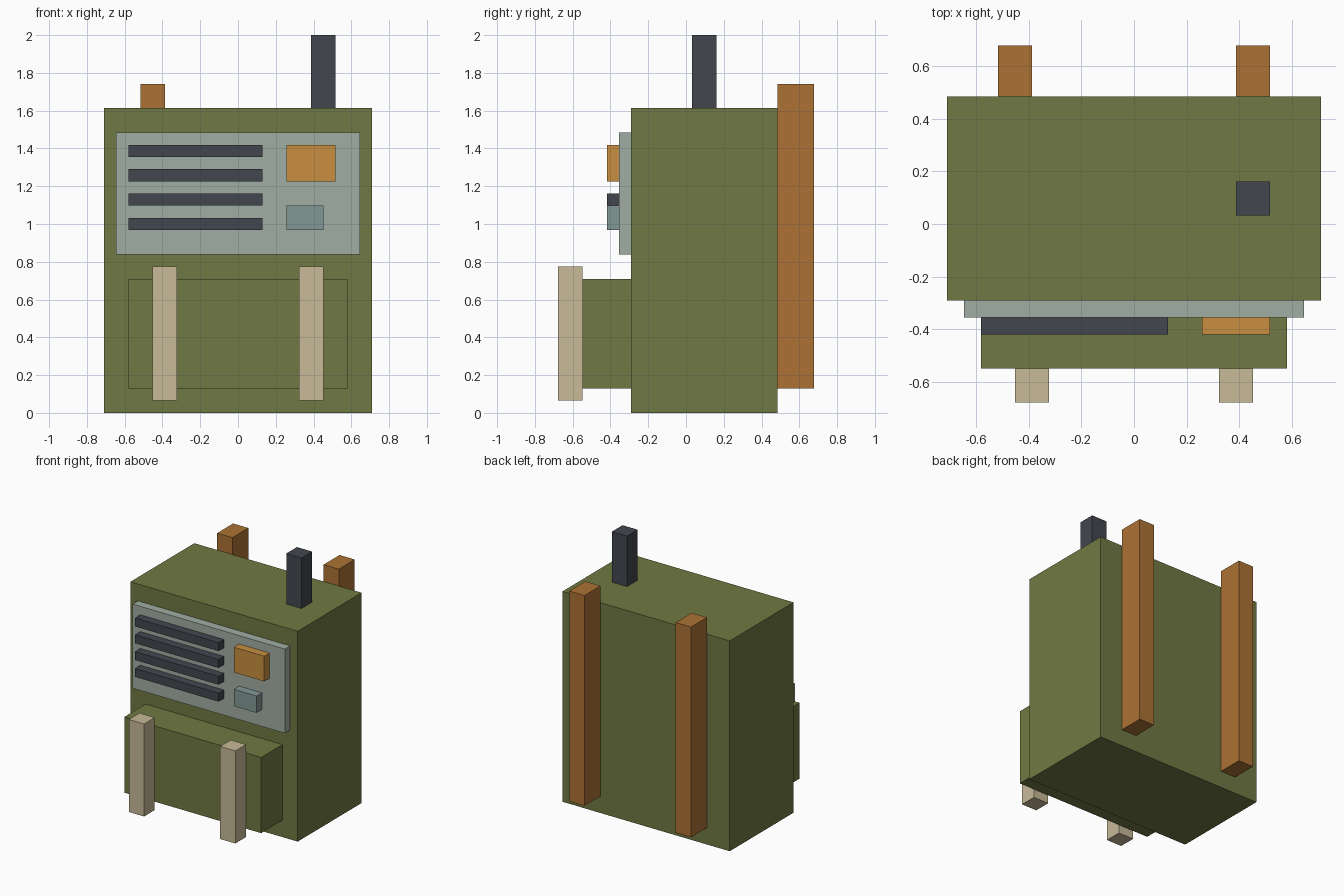
import bpy

if "Cube" in bpy.data.objects:
    bpy.data.objects.remove(bpy.data.objects["Cube"])

U = 2 / 31  # grid unit: the model is 31 units tall


def material(name, rgb):
    linear = [((c / 255 + 0.055) / 1.055) ** 2.4 for c in rgb]
    mat = bpy.data.materials.new(name)
    mat.diffuse_color = (*linear, 1)
    mat.use_nodes = True
    mat.node_tree.nodes["Principled BSDF"].inputs["Base Color"].default_value = mat.diffuse_color
    return mat


olive = material("olive", (112, 121, 67))
grey_green = material("grey_green", (160, 174, 163))
charcoal = material("charcoal", (66, 70, 78))
amber = material("amber", (200, 143, 62))
teal = material("teal", (130, 152, 150))
leather = material("leather", (172, 114, 52))
canvas = material("canvas", (200, 186, 152))


def box(name, x, y, z, mat):
    """Box from (min, max) ranges in grid units."""
    ranges = (x, y, z)
    bpy.ops.mesh.primitive_cube_add(size=1, location=[(a + b) / 2 * U for a, b in ranges])
    obj = bpy.context.object
    obj.name = name
    obj.scale = [(b - a) * U for a, b in ranges]
    bpy.ops.object.transform_apply(location=False, rotation=False, scale=True)
    obj.data.materials.append(mat)
    return obj


# Main pack and front pocket
box("pack_body", (-11, 11), (-4.5, 7.5), (0, 25), olive)
box("front_pocket", (-9, 9), (-8.5, -4.5), (2, 11), olive)

# Control panel with grille slats, screen and button
box("control_panel", (-10, 10), (-5.5, -4.5), (13, 23), grey_green)
for i in range(4):
    z = 15 + 2 * i
    box(f"grille_slat_{i + 1}", (-9, 2), (-6.5, -5.5), (z, z + 1), charcoal)
box("amber_screen", (4, 8), (-6.5, -5.5), (19, 22), amber)
box("teal_button", (4, 7), (-6.5, -5.5), (15, 17), teal)

# Antenna
box("antenna", (6, 8), (0.5, 2.5), (25, 31), charcoal)

# Paired pocket straps and shoulder straps
for side, s in (("left", -1), ("right", 1)):
    box(f"pocket_strap_{side}", sorted((5 * s, 7 * s)), (-10.5, -8.5), (1, 12), canvas)
    box(f"shoulder_strap_{side}", sorted((6 * s, 8 * s)), (7.5, 10.5), (2, 27), leather)
